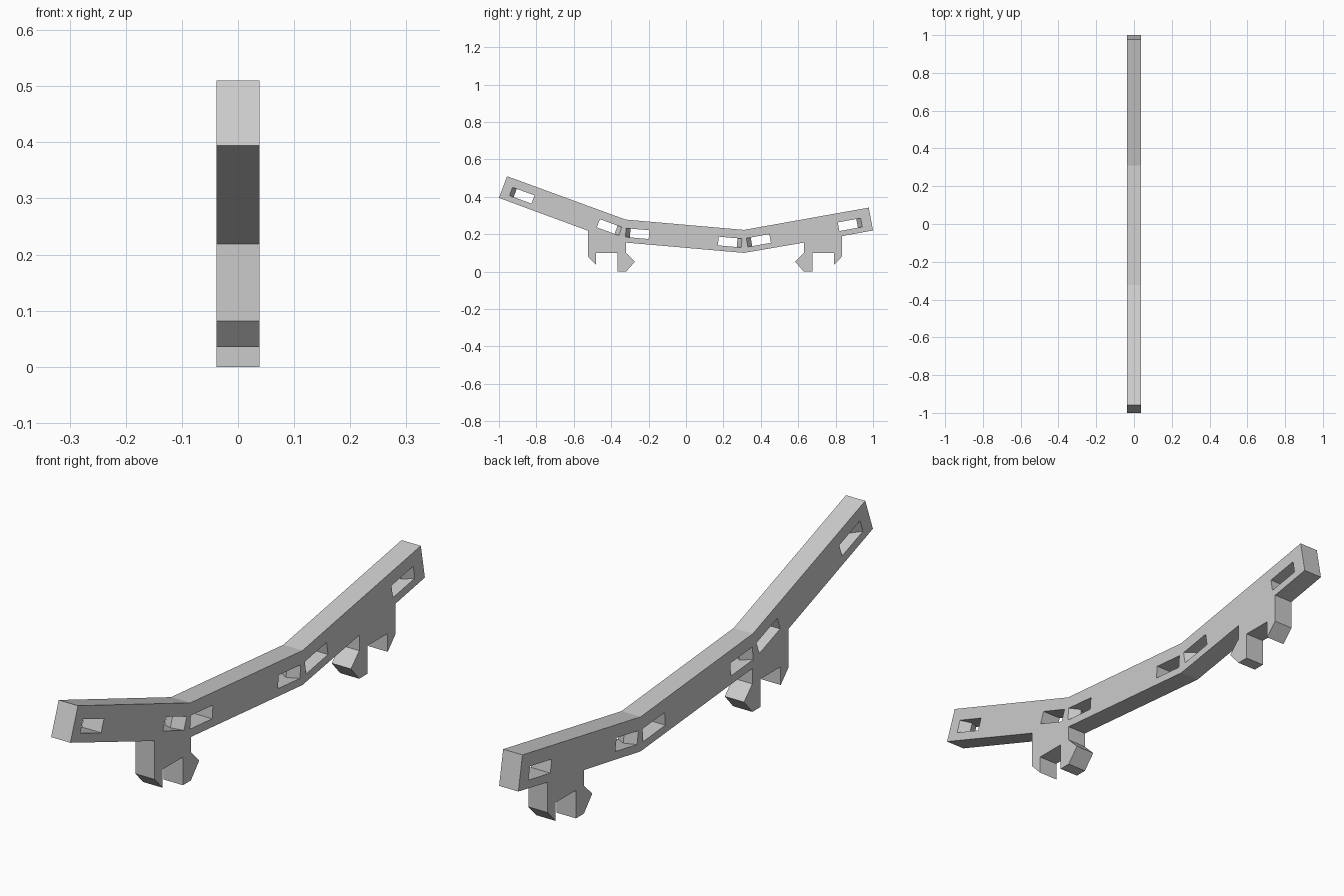
import bpy, bmesh, math
from mathutils import Matrix, Vector

cube = bpy.data.objects.get("Cube")
if cube:
    bpy.data.objects.remove(cube)

HALF = 0.038           # half the bar thickness
SLOT_L, SLOT_H = 0.125, 0.047

gray = bpy.data.materials.new("plain_gray")
gray.use_nodes = True
gray.diffuse_color = (0.6, 0.6, 0.6, 1)
gray.node_tree.nodes["Principled BSDF"].inputs["Base Color"].default_value = (0.6, 0.6, 0.6, 1)


def prism(bm, points, offset, matrix=Matrix()):
    """Extrude a closed loop of 3D points along an offset, then place it."""
    face = bm.faces.new([bm.verts.new(p) for p in points])
    ext = bmesh.ops.extrude_face_region(bm, geom=[face])
    top = [v for v in ext["geom"] if isinstance(v, bmesh.types.BMVert)]
    bmesh.ops.translate(bm, verts=top, vec=offset)
    bmesh.ops.transform(bm, matrix=matrix, verts=list(face.verts) + top)


def make_object(name, bm):
    bmesh.ops.recalc_face_normals(bm, faces=bm.faces)
    mesh = bpy.data.meshes.new(name)
    bm.to_mesh(mesh)
    bm.free()
    mesh.materials.append(gray)
    obj = bpy.data.objects.new(name, mesh)
    bpy.context.collection.objects.link(obj)
    return obj


# Clip foot outline: hook on the inner side, short prong on the outer side
def foot(y, s, z_root):
    pts = [(0, 0.155), (0, 0.1), (0.047, 0.053), (0, 0), (-0.045, 0), (-0.045, 0.1),
           (-0.16, 0.1), (-0.16, 0.035), (-0.205, 0.082), (-0.205, z_root)]
    return [(y + s * u, z) for u, z in pts]


# Bent bar with two clip feet, as one side profile
top = [(-1, 0.394), (-0.957, 0.51), (-0.323, 0.278), (0.31, 0.223), (0.977, 0.342), (1, 0.22)]
back_foot = foot(0.63, -1, 0.19)[::-1]
front_foot = foot(-0.32, 1, 0.219)
outline = top + back_foot + [(0.31, 0.1)] + front_foot
bm = bmesh.new()
prism(bm, [(-HALF, y, z) for y, z in outline], Vector((2 * HALF, 0, 0)))
bar = make_object("bent_bar", bm)

# Slots near both ends of each segment; a wedge ridge stands on the outer end wall
slots = [(-0.877, 0.407, -20.1, -1), (-0.41, 0.237, -20.1, 1),
         (-0.26, 0.203, -5, -1), (0.235, 0.158, -5, 1),
         (0.388, 0.166, 10.2, -1), (0.877, 0.251, 10.2, 1)]
bm = bmesh.new()
for y, z, angle, s in slots:
    end = s * SLOT_L / 2
    plan = [(-0.06, -end), (0.06, -end), (0.06, end), (HALF, end),
            (0, end - s * 0.024), (-HALF, end), (-0.06, end)]
    place = Matrix.Translation((0, y, z)) @ Matrix.Rotation(math.radians(angle), 4, 'X')
    prism(bm, [(x, u, -SLOT_H / 2) for x, u in plan], Vector((0, 0, SLOT_H)), place)
cutter = make_object("slot_cutter", bm)
cutter.hide_render = True

cut = bar.modifiers.new("slots", 'BOOLEAN')
cut.operation = 'DIFFERENCE'
cut.solver = 'EXACT'
cut.object = cutter
bpy.context.view_layer.objects.active = bar
bpy.ops.object.modifier_apply(modifier=cut.name)
bpy.data.objects.remove(cutter)
